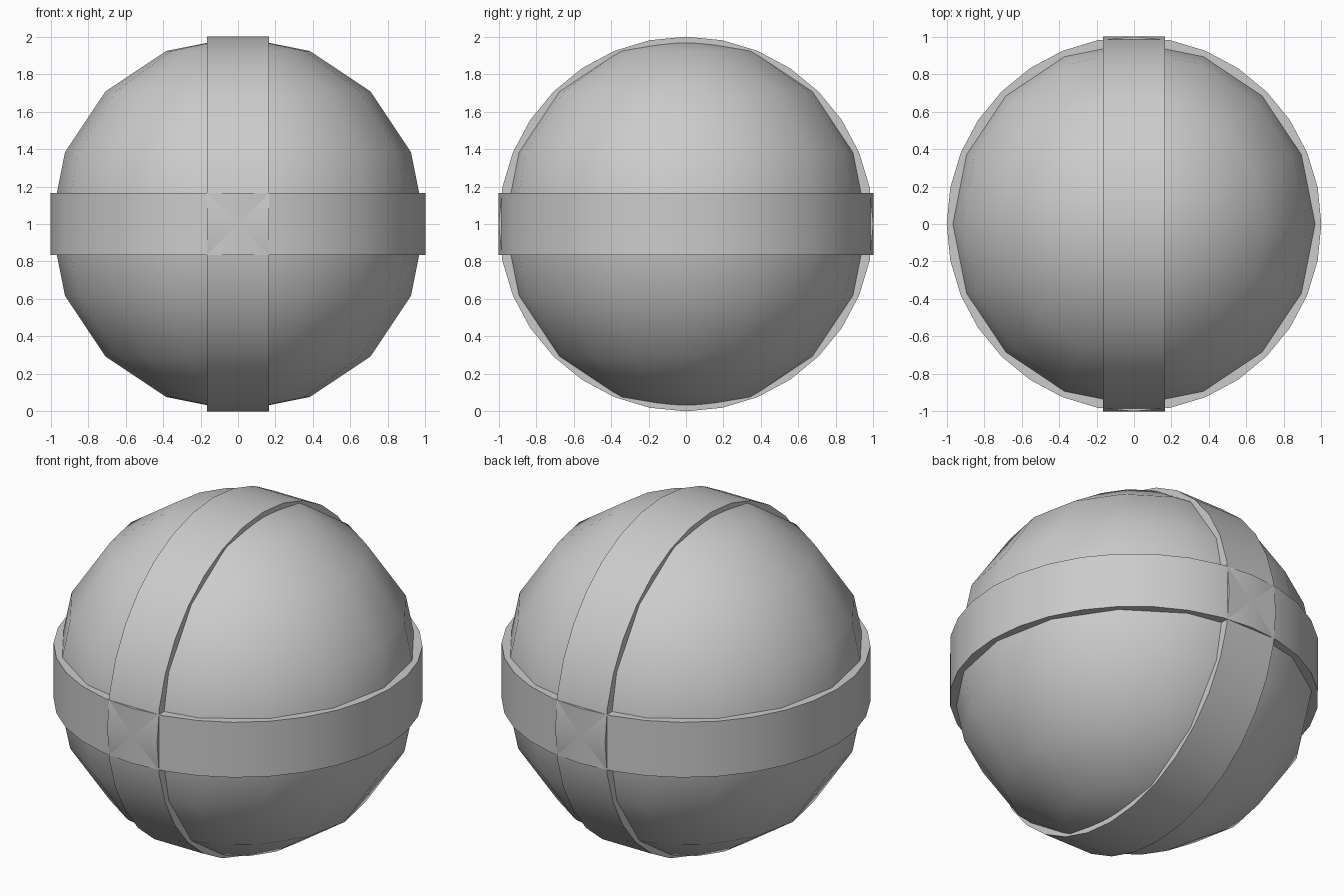
import bpy
import math

if "Cube" in bpy.data.objects:
    bpy.data.objects.remove(bpy.data.objects["Cube"])

CENTRE = (0, 0, 1)
BAND_WIDTH = 0.33


def finish(name, angle):
    obj = bpy.context.object
    obj.name = name
    bpy.ops.object.shade_smooth_by_angle(angle=math.radians(angle))
    return obj


def band(name, rotation):
    bpy.ops.mesh.primitive_cylinder_add(vertices=32, radius=1, depth=BAND_WIDTH,
                                        location=CENTRE, rotation=rotation)
    return finish(name, 30)


# Low-poly smooth ball
bpy.ops.mesh.primitive_uv_sphere_add(segments=16, ring_count=8, radius=1, location=CENTRE)
finish("ball", 30)

# Two flat bands crossing at front and back
band("horizontal_band", (0, 0, 0))
band("vertical_band", (0, math.pi / 2, 0))
